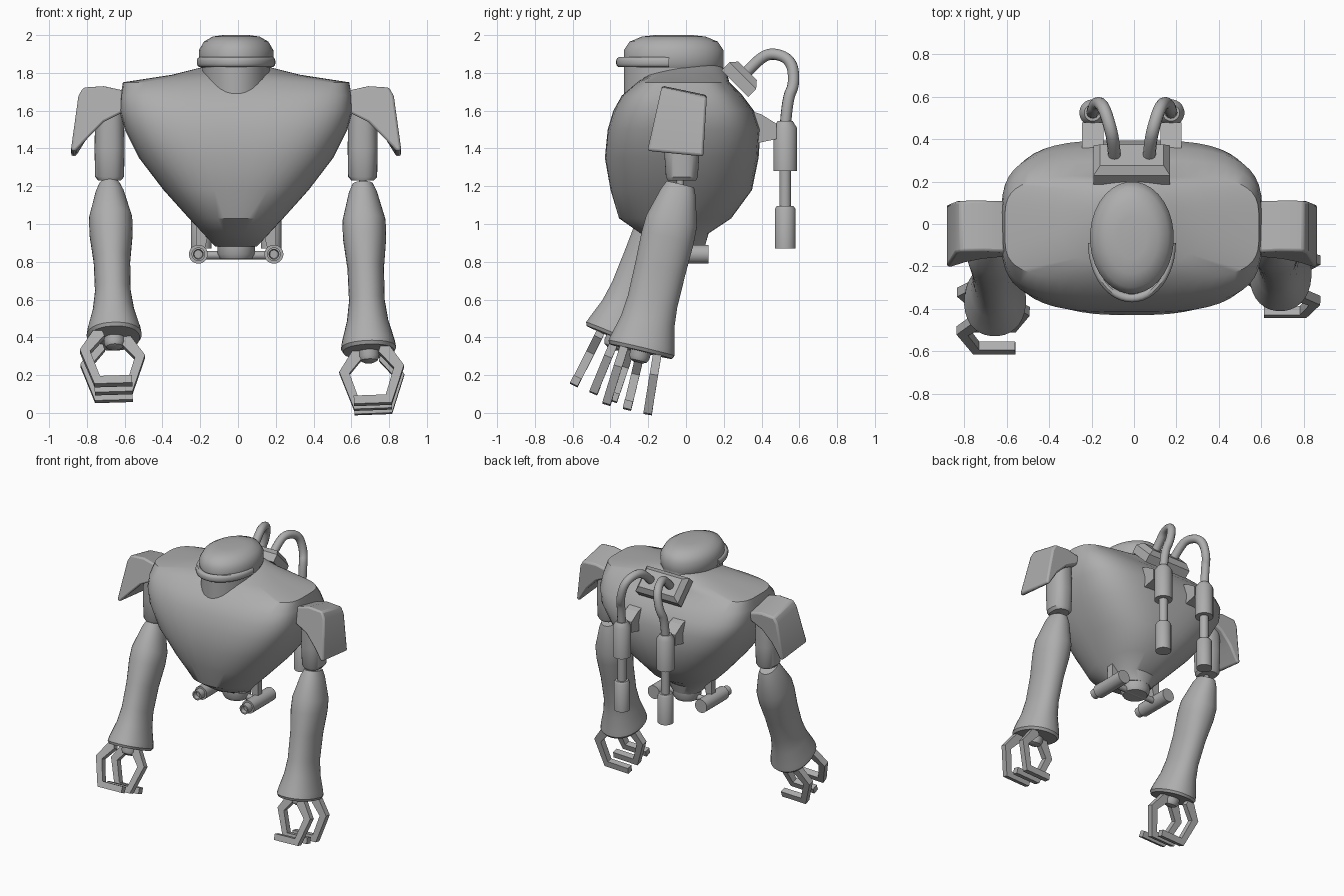
import bpy, bmesh, math
from mathutils import Vector, Matrix

if "Cube" in bpy.data.objects:
    bpy.data.objects.remove(bpy.data.objects["Cube"])

grey = bpy.data.materials.new("plain grey")
grey.use_nodes = True
COLOUR = (0.42, 0.42, 0.42, 1)
grey.diffuse_color = COLOUR
grey.node_tree.nodes["Principled BSDF"].inputs["Base Color"].default_value = COLOUR
CX = -0.01  # shared centre line


def finish(name, bm, angle=35, bevel=0, segments=2):
    bmesh.ops.recalc_face_normals(bm, faces=bm.faces[:])
    mesh = bpy.data.meshes.new(name)
    bm.to_mesh(mesh)
    bm.free()
    mesh.materials.append(grey)
    ob = bpy.data.objects.new(name, mesh)
    bpy.context.collection.objects.link(ob)
    if bevel:
        mod = ob.modifiers.new("rounding", 'BEVEL')
        mod.width, mod.segments = bevel, segments
    if angle:
        bpy.ops.object.select_all(action='DESELECT')
        ob.select_set(True)
        bpy.context.view_layer.objects.active = ob
        bpy.ops.object.shade_smooth_by_angle(angle=math.radians(angle))
    return ob


def loft(name, rings, **opts):
    """Skin a list of equal-length closed rings and cap both ends."""
    bm = bmesh.new()
    rows = [[bm.verts.new(p) for p in ring] for ring in rings]
    n = len(rows[0])
    for a, b in zip(rows, rows[1:]):
        for i in range(n):
            j = (i + 1) % n
            bm.faces.new((a[i], a[j], b[j], b[i]))
    bm.faces.new(rows[0])
    bm.faces.new(rows[-1])
    return finish(name, bm, **opts)


def oval(centre, u, v, ru, rv, power=2, n=32):
    """Superellipse ring in the plane of u and v."""
    pts = []
    for i in range(n):
        a = 2 * math.pi * (i + 0.5) / n
        c, s = math.cos(a), math.sin(a)
        pts.append(Vector(centre)
                   + u * ru * math.copysign(abs(c) ** (2 / power), c)
                   + v * rv * math.copysign(abs(s) ** (2 / power), s))
    return pts


X, Y, Z = Vector((1, 0, 0)), Vector((0, 1, 0)), Vector((0, 0, 1))


def turned(name, start, axis, profile, n=24):
    """Round part: profile holds (distance, radius) pairs along the axis."""
    axis = Vector(axis).normalized()
    u = axis.orthogonal().normalized()
    v = axis.cross(u)
    return loft(name, [oval(Vector(start) + axis * d, u, v, r, r, n=n) for d, r in profile])


def extrude(name, outline, depth, place, **opts):
    """Flat outline given depth along local z, then placed by a matrix."""
    rings = [[place @ Vector((x, y, h)) for x, y in outline] for h in (-depth / 2, depth / 2)]
    return loft(name, rings, **opts)


def tube(name, points, radius):
    curve = bpy.data.curves.new(name, 'CURVE')
    curve.dimensions = '3D'
    curve.bevel_depth, curve.bevel_resolution = radius, 4
    spline = curve.splines.new('NURBS')
    spline.points.add(len(points) - 1)
    for p, co in zip(spline.points, points):
        p.co = (*co, 1)
    spline.use_endpoint_u, spline.order_u = True, 3
    curve.materials.append(grey)
    ob = bpy.data.objects.new(name, curve)
    bpy.context.collection.objects.link(ob)


# Torso: height, half width, front y, back y, squareness
torso = [(0.88, .11, -.10, .10, 2), (0.95, .175, -.24, .12, 2.2), (1.03, .25, -.355, .24, 2.4),
         (1.18, .385, -.40, .35, 2.7), (1.35, .515, -.43, .385, 3), (1.5, .59, -.415, .395, 3.4),
         (1.6, .617, -.385, .36, 3.6), (1.68, .612, -.34, .30, 3.8), (1.75, .60, -.26, .23, 4),
         (1.79, .34, -.2, .22, 2.6), (1.825, .2, -.1, .2, 2.2), (1.85, .1, .04, .16, 2)]
loft("torso", [oval((CX, (f + b) / 2, z), X, Y, w, (b - f) / 2, p, 48) for z, w, f, b, p in torso])

# Head: oval neck column, rounded cap and brow band
HEAD = (CX, -.065)
loft("neck", [oval((*HEAD, z), X, Y, .18, .265) for z in (1.55, 1.85)])
cap = [(1.825, .185, .255), (1.85, .198, .265), (1.92, .198, .265), (1.965, .172, .235),
       (1.992, .125, .17), (2.0, .07, .1)]
loft("head_cap", [oval((*HEAD, z), X, Y, a, b) for z, a, b in cap])
brow = []
for i in range(25):
    a = math.pi * (1 + i / 24)
    out = Vector((math.cos(a), math.sin(a), 0))
    centre = Vector((CX + .188 * out.x, -.09 + .26 * out.y, 1.857))
    brow.append(oval(centre, out, Z, .02, .027, 2.5, 12))
loft("brow_band", brow)

# Back plate with chamfered face
tilt = Matrix.Translation((CX, .29, 1.775)) @ Matrix.Rotation(math.radians(-45), 4, 'X')
plate = [(-.045, .18, .10), (.015, .18, .10), (.05, .15, .07)]
loft("back_plate", [[tilt @ Vector((x * w, y * d, h)) for x, y in ((-1, -1), (1, -1), (1, 1), (-1, 1))]
                    for h, w, d in plate], angle=0)

# Shoulder pad outline seen from the front
pad = [(.60, 1.72), (.70, 1.742), (.81, 1.735), (.835, 1.69), (.875, 1.36), (.85, 1.355),
       (.78, 1.47), (.70, 1.55), (.60, 1.60)]
# Finger hook: sideways, along the hand
hook = [(.05, .0), (.10, .0), (.172, .11), (.10, .315), (-.10, .315), (-.10, .27),
        (.07, .27), (.118, .12), (.04, .03)]
# Forearm: fraction of length, half width, half depth
forearm = [(0, .055, .075), (.05, .075, .095), (.22, .115, .138), (.32, .115, .142), (.5, .097, .137),
           (.7, .095, .135), (.82, .11, .145), (.94, .14, .172), (.98, .146, .18), (1, .135, .17)]

for side, label in ((1, "left"), (-1, "right")):
    # Shoulder pad, wider and leaning forward towards its lower rim
    front, back = [], []
    for x, z in pad:
        px = CX + side * x
        front.append((px, -.13 - (1.73 - z) * .2, z + (0.03 if z < 1.45 else -.01)))
        back.append((px, .11 - (1.73 - z) * .05, z - (.06 if z > 1.65 else 0)))
    loft(label + "_shoulder_pad", [front, back], bevel=.018, angle=50)

    # Upper arm and elbow pin
    ax = CX + side * .67
    arm = [(1.23, .06, .075), (1.25, .077, .085), (1.4, .08, .095), (1.66, .075, .085)]
    loft(label + "_upper_arm", [oval((ax, -.022, z), X, Y, a, b, 2.4) for z, a, b in arm])
    turned(label + "_elbow_pin", (ax, -.03, 1.15), Z, [(0, .02), (.1, .02)])

    # Forearm, each with its own pose
    top = Vector((ax, -.03, 1.21))
    end = Vector((.692, -.24, .325)) if side > 0 else Vector((-.655, -.37, .395))
    axis = (end - top).normalized()
    u = Y.cross(axis).normalized()
    if u.x < 0:
        u = -u
    v = axis.cross(u).normalized()
    if v.y > 0:
        v = -v
    loft(label + "_forearm", [oval(top.lerp(end, t), u, v, a, b, 2.2) for t, a, b in forearm])

    # Wrist and fingers: two hooks outside, one facing them from inside
    turned(label + "_wrist", end - axis * .05, axis, [(0, .055), (.08, .055), (.1, .045), (.11, .025)])
    for k, (offset, facing) in enumerate(((.09, 1), (0, -1), (-.09, 1))):
        fan = math.radians(offset * 45)
        along = (axis * math.cos(fan) + v * math.sin(fan)).normalized()
        across = u * side * facing
        thick = along.cross(across)
        place = Matrix((across, along, thick)).transposed().to_4x4()
        place.translation = end + v * offset + u * .012 * side
        extrude(f"{label}_finger_{k + 1}", hook, .045, place, angle=0)

    # Hose, canister and bracket on the back
    cx = CX + side * .185
    path = [(.08, .29, 1.77), (.085, .37, 1.86), (.10, .45, 1.91), (.135, .56, 1.87),
            (.165, .575, 1.74), (.185, .535, 1.66), (.185, .525, 1.5)]
    tube(label + "_hose", [(CX + side * x, y, z) for x, y, z in path], .03)
    turned(label + "_canister", (cx, .525, 0), Z,
           [(.87, .04), (.87, .055), (1.08, .055), (1.095, .045), (1.095, .031), (1.28, .031),
            (1.28, .063), (1.51, .063), (1.545, .04)])
    bracket = [(.34, 1.60), (.40, 1.58), (.48, 1.53), (.48, 1.45), (.34, 1.42)]
    place = Matrix((Y, Z, X)).transposed().to_4x4()
    place.translation = (cx, 0, 0)
    extrude(label + "_bracket", bracket, .10, place, angle=0)

    # Thruster under the torso with its strut
    tx = CX + side * .2
    turned(label + "_thruster", (tx, -.2, .84), Y,
           [(.03, .022), (0, .026), (0, .036), (.05, .036), (.05, .05), (.32, .05)])
    place = Matrix((X * side, Z, Y)).transposed().to_4x4()
    place.translation = (CX, -.02, 0)
    extrude(label + "_strut", [(.17, .85), (.21, .86), (.21, 1.02), (.13, 1.02)], .05, place, angle=0)

# Waist disc and crossbar
turned("waist_disc", (CX, 0, .815), Z, [(0, .085), (.025, .1), (.075, .1)])
turned("waist_crossbar", (CX - .2, 0, .835), X, [(0, .022), (.4, .022)])
